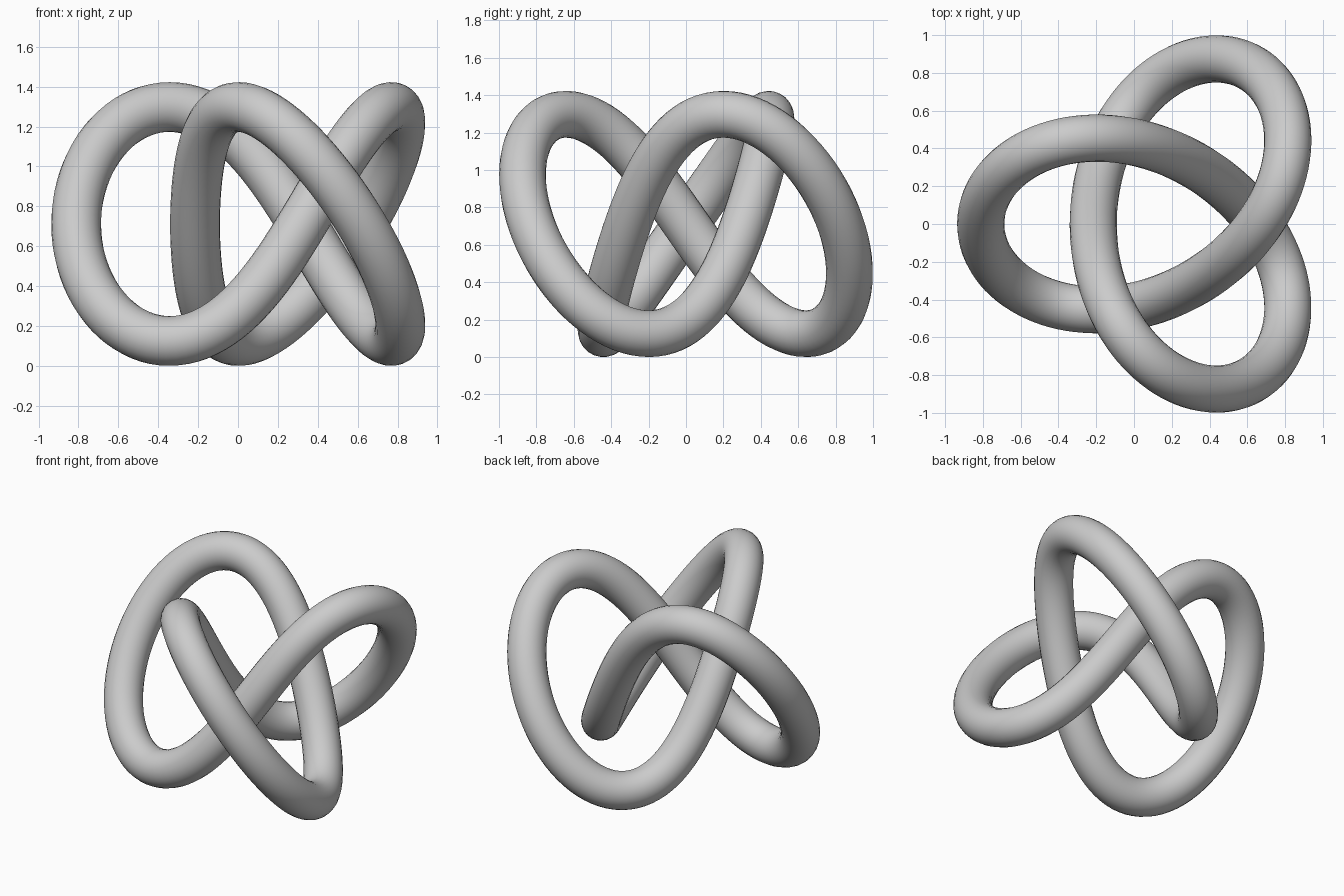
import bpy
from math import sin, cos, tau

if "Cube" in bpy.data.objects:
    bpy.data.objects.remove(bpy.data.objects["Cube"])

N = 240            # points along the path
TUBE = 0.125       # tube radius
A, B, D, E = 0.249, 0.641, -0.015, 0.049   # harmonics of the three-lobed path
CX, CZ, H = 0.1425, 0.7115, 0.5865         # centre and height swing


def path(t):
    x = A * cos(t) - B * cos(2 * t) + D * cos(4 * t) + E * cos(5 * t)
    y = A * sin(t) + B * sin(2 * t) + D * sin(4 * t) - E * sin(5 * t)
    return (x + CX, y, CZ - H * sin(3 * t), 1)


# closed trefoil path with a round bevel
curve = bpy.data.curves.new("knot_tube", 'CURVE')
curve.dimensions = '3D'
curve.twist_mode = 'MINIMUM'
curve.bevel_depth = TUBE
curve.bevel_resolution = 10
spline = curve.splines.new('POLY')
spline.points.add(N - 1)
for i, p in enumerate(spline.points):
    p.co = path(tau * i / N)
spline.use_cyclic_u = True
spline.use_smooth = True

knot = bpy.data.objects.new("knot_tube", curve)
bpy.context.collection.objects.link(knot)

# turn into a smooth mesh
bpy.context.view_layer.objects.active = knot
knot.select_set(True)
bpy.ops.object.convert(target='MESH')
bpy.ops.object.shade_smooth()
